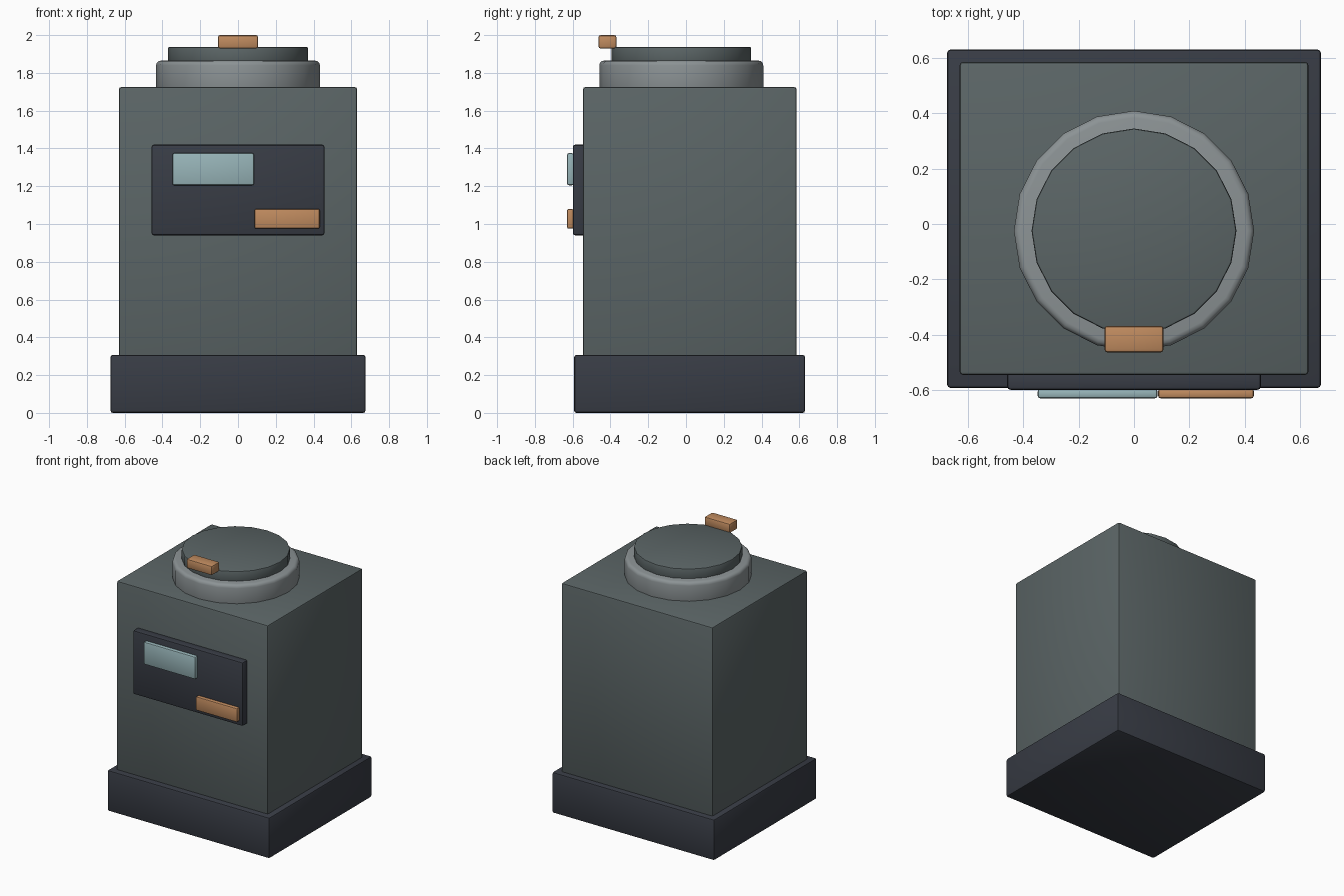
import bpy
import math

if "Cube" in bpy.data.objects:
    bpy.data.objects.remove(bpy.data.objects["Cube"])


def srgb(r, g, b):
    def lin(c):
        c /= 255
        return c / 12.92 if c <= 0.04045 else ((c + 0.055) / 1.055) ** 2.4
    return (lin(r), lin(g), lin(b), 1)


def material(name, rgb):
    m = bpy.data.materials.new(name)
    m.diffuse_color = srgb(*rgb)
    m.use_nodes = True
    m.node_tree.nodes["Principled BSDF"].inputs["Base Color"].default_value = m.diffuse_color
    return m


GREY_GREEN = material("grey green", (91, 101, 102))
CHARCOAL = material("charcoal", (56, 60, 69))
STEEL = material("steel grey", (140, 147, 149))
PALE_BLUE = material("pale blue", (152, 181, 185))
COPPER = material("copper", (192, 139, 95))


def finish(name, mat, bevel, segments):
    ob = bpy.context.object
    ob.name = name
    ob.data.name = name
    ob.data.materials.append(mat)
    mod = ob.modifiers.new("soft edges", 'BEVEL')
    mod.width = bevel
    mod.segments = segments
    mod.limit_method = 'ANGLE'
    mod.angle_limit = math.radians(40)
    bpy.ops.object.modifier_apply(modifier=mod.name)
    bpy.ops.object.shade_smooth_by_angle(angle=math.radians(35))
    return ob


def box(name, mat, x, y, z, bevel=0.012):
    """Bevelled box from (min, max) ranges."""
    bpy.ops.mesh.primitive_cube_add(size=1, location=[sum(r) / 2 for r in (x, y, z)])
    bpy.context.object.scale = [r[1] - r[0] for r in (x, y, z)]
    bpy.ops.object.transform_apply(location=False, rotation=False, scale=True)
    return finish(name, mat, bevel, 2)


def disc(name, mat, radius, z, bevel, segments):
    """Twenty-sided upright cylinder on the lid axis."""
    bpy.ops.mesh.primitive_cylinder_add(vertices=20, radius=radius, depth=z[1] - z[0],
                                        location=(0, -0.025, sum(z) / 2))
    return finish(name, mat, bevel, segments)


# Base and main housing
box("base", CHARCOAL, (-0.675, 0.675), (-0.592, 0.63), (0, 0.307))
box("body", GREY_GREEN, (-0.63, 0.63), (-0.545, 0.585), (0.29, 1.725))

# Collar and lid on top
disc("collar", STEEL, 0.434, (1.70, 1.865), 0.025, 3)
disc("lid", GREY_GREEN, 0.37, (1.85, 1.938), 0.008, 2)
box("lid_latch", COPPER, (-0.107, 0.107), (-0.464, -0.368), (1.929, 2.0))

# Control panel on the front
box("control_panel", CHARCOAL, (-0.458, 0.458), (-0.599, -0.53), (0.94, 1.42))
box("display", PALE_BLUE, (-0.348, 0.085), (-0.63, -0.595), (1.205, 1.375), 0.01)
box("button", COPPER, (0.087, 0.433), (-0.63, -0.595), (0.975, 1.08), 0.01)
